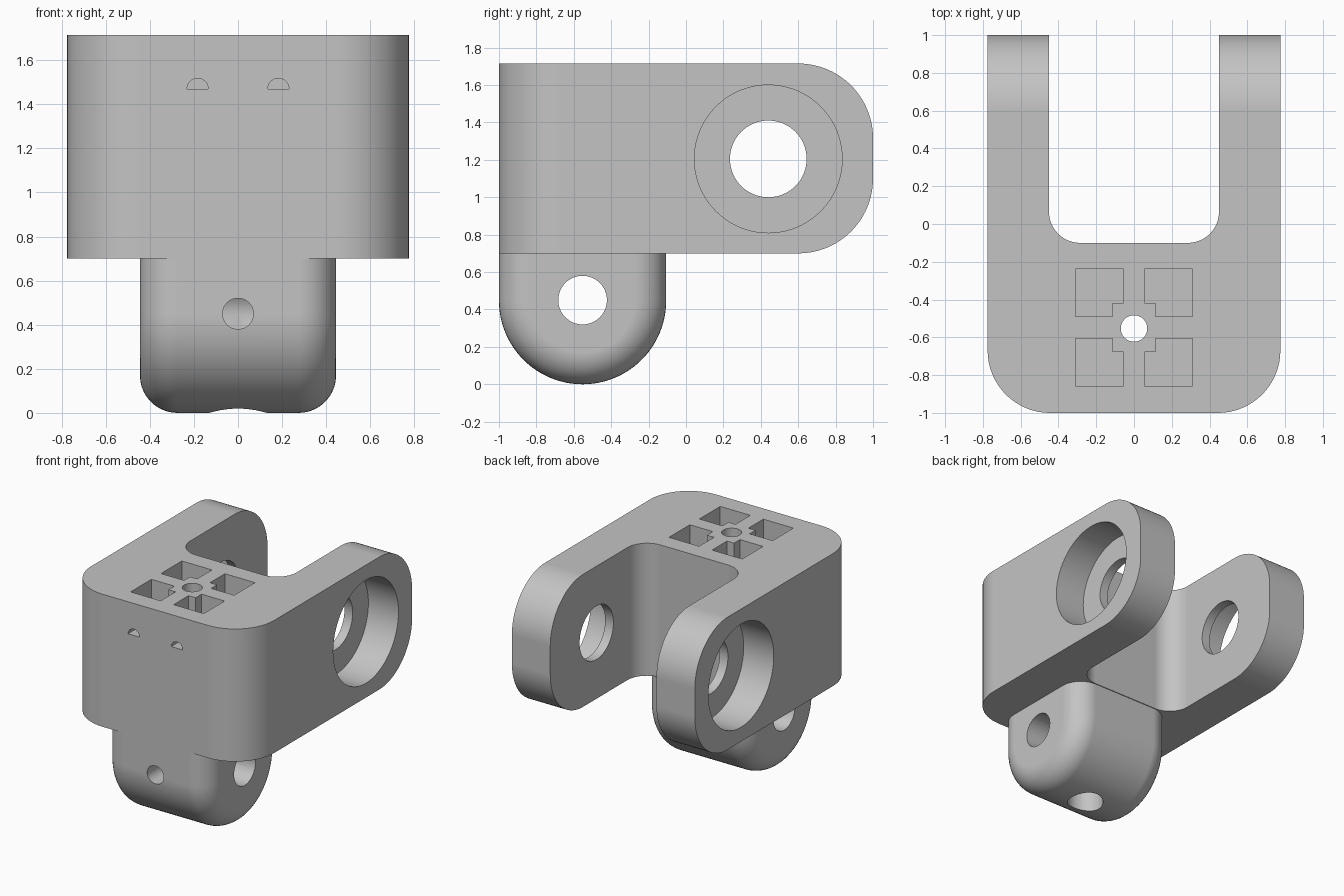
import bpy, bmesh, math
from mathutils import Vector

old = bpy.data.objects.get("Cube")
if old:
    bpy.data.objects.remove(old, do_unlink=True)

grey = bpy.data.materials.new("plain_grey")
grey.use_nodes = True
COLOUR = (0.55, 0.55, 0.55, 1)
grey.diffuse_color = COLOUR
grey.node_tree.nodes["Principled BSDF"].inputs["Base Color"].default_value = COLOUR

PLACE = {"x": lambda a, b, t: (t, a, b),
         "y": lambda a, b, t: (a, t, b),
         "z": lambda a, b, t: (a, b, t)}


def loft(name, axis, sections):
    """Closed solid through profiles [(position, points), ...] along an axis."""
    bm = bmesh.new()
    rings = [[bm.verts.new(PLACE[axis](a, b, t)) for a, b in pts] for t, pts in sections]
    n = len(rings[0])
    for lo, hi in zip(rings, rings[1:]):
        for i in range(n):
            j = (i + 1) % n
            bm.faces.new((lo[i], lo[j], hi[j], hi[i]))
    bm.faces.new(rings[0])
    bm.faces.new(rings[-1])
    bmesh.ops.recalc_face_normals(bm, faces=bm.faces)
    mesh = bpy.data.meshes.new(name)
    bm.to_mesh(mesh)
    bm.free()
    mesh.materials.append(grey)
    obj = bpy.data.objects.new(name, mesh)
    bpy.context.collection.objects.link(obj)
    return obj


def prism(name, axis, pts, t0, t1):
    return loft(name, axis, [(t0, pts), (t1, pts)])


def arc(cx, cy, r, start, end, steps):
    angles = [math.radians(start + (end - start) * i / steps) for i in range(steps + 1)]
    return [(cx + r * math.cos(a), cy + r * math.sin(a)) for a in angles]


def circle(cx, cy, r, steps=64):
    return arc(cx, cy, r, 0, 360, steps)[:-1]


def rounded(corners, steps=16):
    """Right-angled outline; each corner is (x, y, radius)."""
    out = []
    for i, (x, y, r) in enumerate(corners):
        p = Vector((x, y))
        if r == 0:
            out.append((x, y))
            continue
        u = (Vector(corners[i - 1][:2]) - p).normalized()
        v = (Vector(corners[(i + 1) % len(corners)][:2]) - p).normalized()
        for k in range(steps + 1):
            a = math.pi / 2 * k / steps
            q = p + r * (u + v) - r * (v * math.cos(a) + u * math.sin(a))
            out.append((q.x, q.y))
    return out


def combine(target, tool, operation):
    mod = target.modifiers.new(operation.lower(), "BOOLEAN")
    mod.operation, mod.solver, mod.object = operation, "EXACT", tool
    bpy.context.view_layer.objects.active = target
    bpy.ops.object.modifier_apply(modifier=mod.name)
    bpy.data.objects.remove(tool, do_unlink=True)


W, INNER = 0.775, 0.45           # half widths outside and between the arms
BASE, TOP = 0.70, 1.715          # height range of the fork
MID = -0.553                     # depth of the lower pivot
PIN_Y, PIN_Z = 0.44, 1.205       # arm pivot

# Fork: U-shaped plan, arm tips rounded in side profile
bracket = prism("pivot_bracket", "z", rounded([
    (-W, -1, 0.33), (W, -1, 0.33), (W, 1, 0), (INNER, 1, 0),
    (INNER, -0.1, 0.165), (-INNER, -0.1, 0.165), (-INNER, 1, 0), (-W, 1, 0)]), BASE, TOP)
side = rounded([(-1.2, BASE, 0), (1, BASE, 0.4), (1, TOP, 0.4), (-1.2, TOP, 0)], 24)
combine(bracket, prism("side_outline", "x", side, -1, 1), "INTERSECT")

# Lower pivot block: round-bottomed, with filleted sides
R, FILLET, HALF = 0.447, 0.17, 0.445
sections = []
for sign in (-1, 1):
    part = []
    for k in range(11):
        a = math.pi / 2 * k / 10
        r = R - FILLET + FILLET * math.sin(a)
        x = HALF - FILLET + FILLET * math.cos(a)
        part.append((sign * x, arc(MID, R, r, 180, 360, 48) + [(MID + r, 1), (MID - r, 1)]))
    sections += part if sign < 0 else part[::-1]
combine(bracket, loft("pivot_block", "x", sections), "UNION")

# Holes: arm pins, lower cross pin, vertical bore and front screw hole
cutters = [
    prism("arm_hole", "x", circle(PIN_Y, PIN_Z, 0.205), -1, 1),
    prism("cross_hole", "x", circle(MID, 0.45, 0.13), -1, 1),
    prism("lower_bore", "z", circle(0, MID, 0.13), -0.2, 0.45),
    prism("upper_bore", "z", circle(0, MID, 0.07, 40), 0.4, 2),
    prism("front_hole", "y", circle(0, 0.45, 0.07, 40), -1.2, MID),
]

# Counterbores, front slots and top pockets, mirrored across the middle
for sx in (-1, 1):
    cutters.append(prism("counterbore", "x", circle(PIN_Y, PIN_Z, 0.395, 80), sx * 0.52, sx))
    cutters.append(prism("front_slot", "y", arc(sx * 0.183, 1.47, 0.048, 0, 180, 16), -1.2, -0.8))
    for sy in (-1, 1):
        shape = [(0.055, 0.13), (0.115, 0.13), (0.115, 0.058), (0.31, 0.058),
                 (0.31, 0.31), (0.055, 0.31)]
        shape = [(sx * x, -0.547 + sy * y) for x, y in shape]
        cutters.append(prism("top_pocket", "z", shape, 1.47, 2))
for cutter in cutters:
    combine(bracket, cutter, "DIFFERENCE")

# Smooth shading on the curved faces only
bpy.ops.object.select_all(action="DESELECT")
bracket.select_set(True)
bpy.context.view_layer.objects.active = bracket
bpy.ops.object.shade_smooth_by_angle(angle=math.radians(30))
weighted = bracket.modifiers.new("flat_face_normals", "WEIGHTED_NORMAL")
weighted.keep_sharp = True
